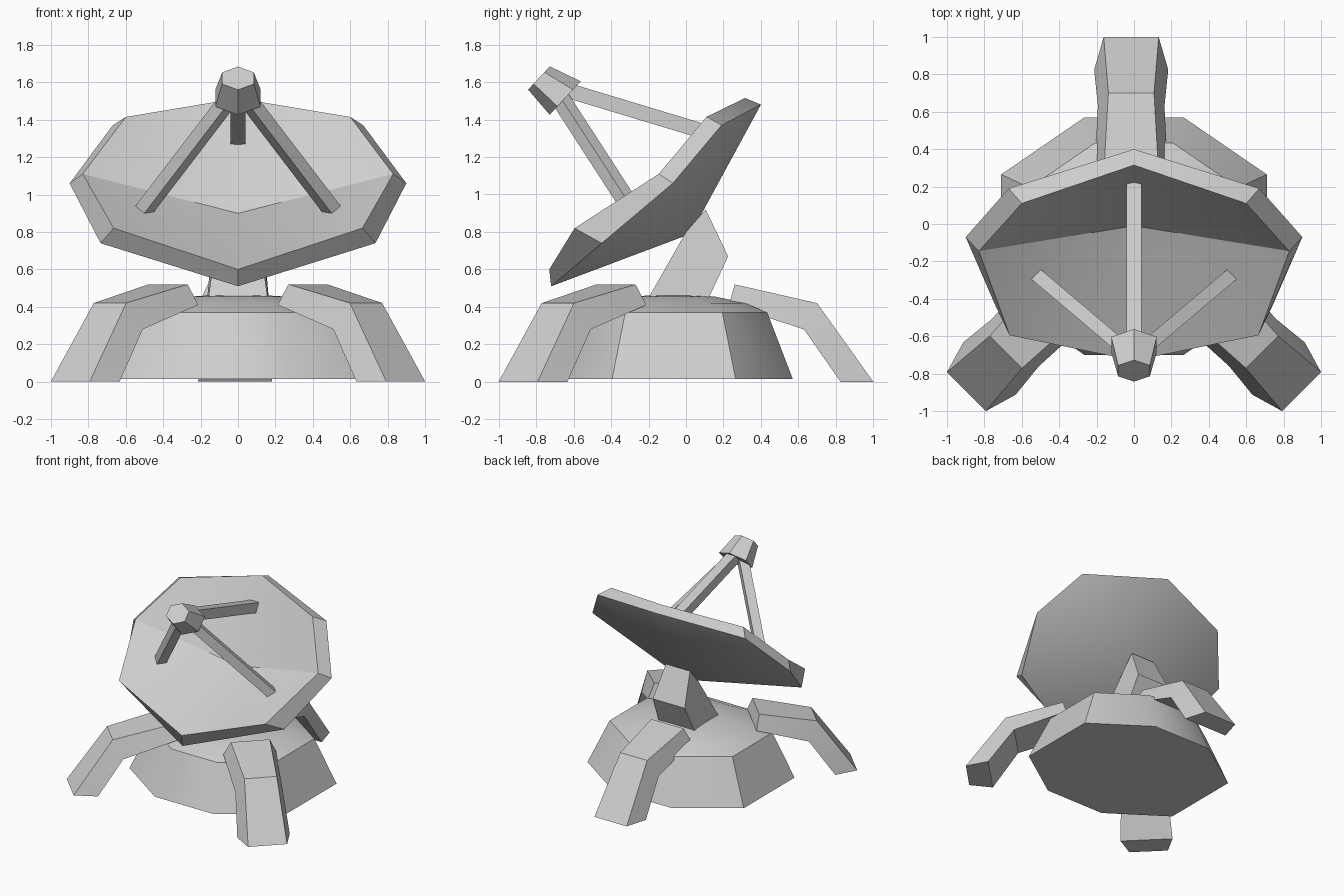
import bpy, bmesh, math
from mathutils import Vector, Matrix

cube = bpy.data.objects.get("Cube")
if cube:
    bpy.data.objects.remove(cube, do_unlink=True)

grey = bpy.data.materials.new("light_grey")
colour = (0.62, 0.62, 0.62, 1)
grey.diffuse_color = colour
grey.use_nodes = True
grey.node_tree.nodes["Principled BSDF"].inputs["Base Color"].default_value = colour


def loft(name, rings, cap_start=True, cap_end=True, angle=25):
    """Skin a list of equal-length closed rings into one object."""
    bm = bmesh.new()
    loops = [[bm.verts.new(p) for p in ring] for ring in rings]
    n = len(loops[0])
    for a, b in zip(loops, loops[1:]):
        for i in range(n):
            j = (i + 1) % n
            bm.faces.new((a[i], a[j], b[j], b[i]))
    if cap_start:
        bm.faces.new(loops[0])
    if cap_end:
        bm.faces.new(loops[-1])
    bmesh.ops.remove_doubles(bm, verts=bm.verts, dist=0.0005)
    bmesh.ops.recalc_face_normals(bm, faces=bm.faces)
    mesh = bpy.data.meshes.new(name)
    bm.to_mesh(mesh)
    bm.free()
    mesh.materials.append(grey)
    obj = bpy.data.objects.new(name, mesh)
    bpy.context.collection.objects.link(obj)
    bpy.ops.object.select_all(action="DESELECT")
    obj.select_set(True)
    bpy.context.view_layer.objects.active = obj
    bpy.ops.object.shade_smooth_by_angle(angle=math.radians(angle))
    return obj


def mirror_ring(half):
    """Close a half ring whose first and last points lie on x = 0."""
    return half + [(-x, y, z) for x, y, z in reversed(half[1:-1])]


# Eight-sided base with a shallow domed top
plan = [(0.265, 0.635), (0.71, 0.33), (0.71, -0.33), (0.265, -0.635)]
plan += [(-x, y) for x, y in reversed(plan)]
steps = [(1, 0.015), (0.785, 0.37), (0.6, 0.42), (0.35, 0.455), (0, 0.47)]
loft("base", [[(x * s, y * s - 0.065, z) for x, y in plan] for s, z in steps],
     cap_end=False, angle=32)

# Bent legs, wider underneath; each section is (reach, height, half width)
upper = [(0.26, 0.52, 0.147), (0.70, 0.42, 0.122), (1.0, 0, 0.147)]
lower = [(0.23, 0.41, 0.198), (0.63, 0.28, 0.178), (0.825, 0, 0.198)]


def leg(name, degrees, shift, x_offset=0):
    rings = []
    for (r, z, w), (q, h, v) in zip(upper, lower):
        rings.append([(-w, r + shift, z), (w, r + shift, z),
                      (v, q + shift, h), (-v, q + shift, h)])
    obj = loft(name, rings)
    obj.data.transform(Matrix.Translation((x_offset, 0, 0))
                       @ Matrix.Rotation(math.radians(degrees), 4, "Z"))


leg("back_leg", 0, 0, -0.015)
leg("front_left_leg", -135, 0.268)
leg("front_right_leg", 135, 0.268)

# Leaning neck between base and dish
profile = [(-0.25, 0.36, 0.17), (0.0, 0.8, 0.11), (0.105, 0.92, 0.11),
           (0.225, 0.67, 0.145), (0.09, 0.38, 0.17)]
loft("neck", [[(side * w, y, z) for y, z, w in profile] for side in (-1, 1)])

# Tilted eight-sided dish: bowl centre, front rim, back rim, back centre
front_rim = mirror_ring([(0, -0.73, 0.60), (0.665, -0.595, 0.82),
                         (0.83, -0.145, 1.11), (0.60, 0.11, 1.415),
                         (0, 0.315, 1.515)])
back_rim = mirror_ring([(0, -0.72, 0.51), (0.735, -0.45, 0.74),
                        (0.90, -0.07, 1.06), (0.67, 0.19, 1.37),
                        (0, 0.40, 1.48)])
loft("dish", [[(0, -0.01, 0.90)] * 8, front_rim, back_rim, [(0, 0.025, 0.79)] * 8],
     cap_start=False, cap_end=False, angle=30)

# Receiver: tapered six-sided block aimed along the dish axis
side = Vector((1, 0, 0))
up = Vector((0, 0.68, 0.73))


def hexagon(centre, radius):
    ring = []
    for i in range(6):
        a = math.radians(60 * i)
        ring.append(Vector(centre) + up * radius * math.cos(a)
                    + side * radius * 1.15 * math.sin(a))
    return ring


loft("receiver", [hexagon((0, -0.645, 1.515), 0.122),
                  hexagon((0, -0.785, 1.622), 0.085)])


# Square struts holding the receiver
def strut(name, start, end, half=0.036):
    a, b = Vector(start), Vector(end)
    along = (b - a).normalized()
    u = along.cross(Vector((0, 0, 1))).normalized()
    v = along.cross(u)
    corners = [u + v, u - v, -u - v, v - u]
    loft(name, [[p + c * half for c in corners] for p in (a, b)])


strut("top_strut", (0, -0.63, 1.555), (0, 0.215, 1.30), 0.04)
for name, sx in (("left_strut", 1), ("right_strut", -1)):
    strut(name, (sx * 0.05, -0.67, 1.51), (sx * 0.505, -0.285, 0.915))
